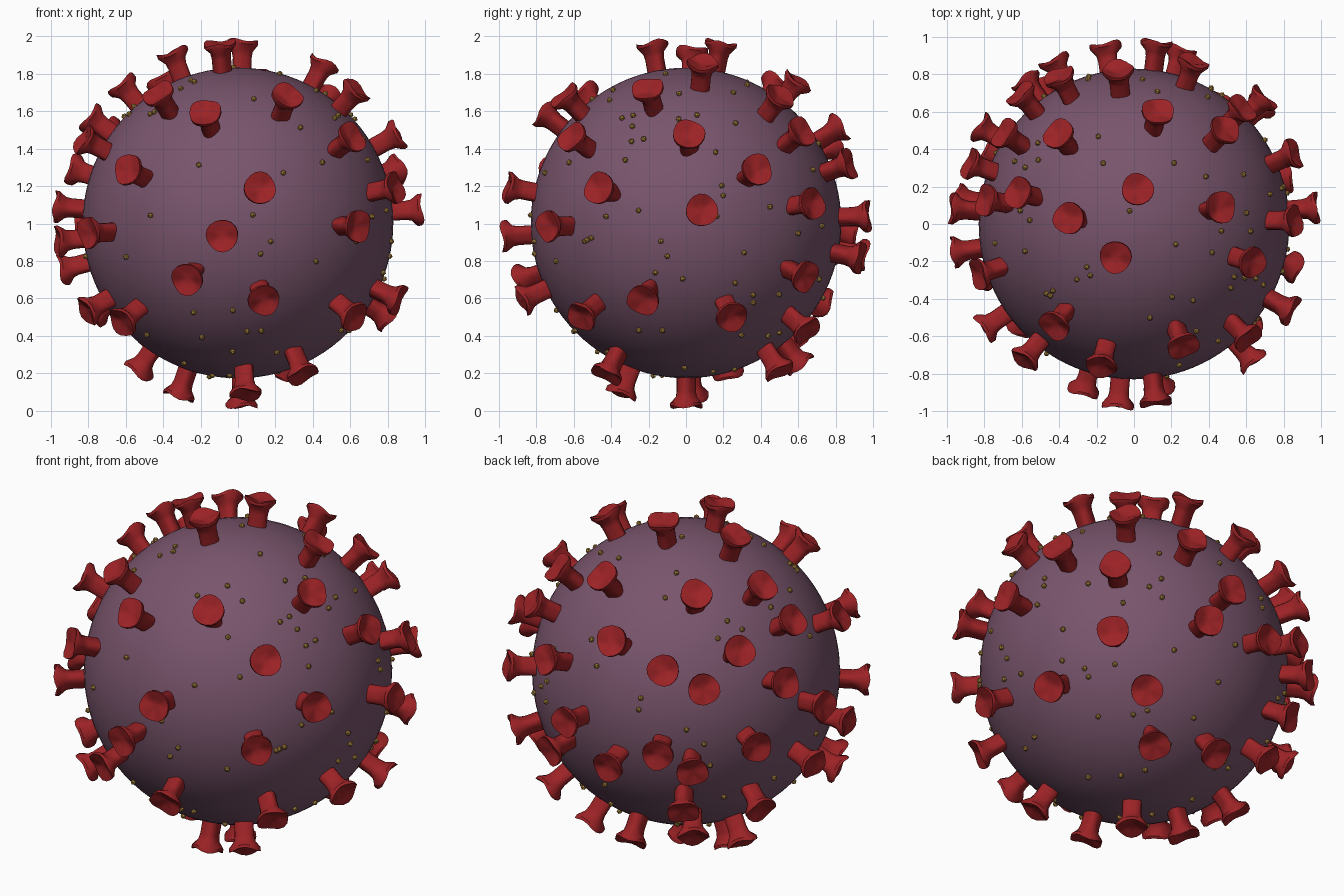
import bpy
import bmesh
import math
import random
from mathutils import Vector, Matrix

old = bpy.data.objects.get("Cube")
if old:
    bpy.data.objects.remove(old, do_unlink=True)

CENTRE = Vector((0, 0, 1.003))
BODY_RADIUS = 0.83


def make_material(name, colour):
    material = bpy.data.materials.new(name)
    material.use_nodes = True
    material.diffuse_color = (*colour, 1)
    shader = next(n for n in material.node_tree.nodes if n.type == "BSDF_PRINCIPLED")
    shader.inputs["Base Color"].default_value = (*colour, 1)
    shader.inputs["Roughness"].default_value = 0.7
    return material


plum = make_material("dusty plum", (0.19, 0.09, 0.15))
red = make_material("deep red", (0.33, 0.016, 0.019))
gold = make_material("old gold", (0.42, 0.24, 0.05))


def make_mesh(name, bm, material):
    mesh = bpy.data.meshes.new(name)
    bmesh.ops.recalc_face_normals(bm, faces=bm.faces)
    bm.to_mesh(mesh)
    bm.free()
    mesh.materials.append(material)
    return mesh


def place(name, mesh, matrix):
    item = bpy.data.objects.new(name, mesh)
    item.matrix_world = matrix
    bpy.context.collection.objects.link(item)
    return item


def smooth(item, degrees):
    bpy.ops.object.select_all(action="DESELECT")
    item.select_set(True)
    bpy.context.view_layer.objects.active = item
    bpy.ops.object.shade_smooth_by_angle(angle=math.radians(degrees))


def outward(direction, roll):
    # Turns local z away from the body centre
    turn = direction.to_track_quat("Z", "Y").to_matrix().to_4x4()
    return Matrix.Translation(CENTRE) @ turn @ Matrix.Rotation(roll, 4, "Z")


def spike_mesh(sides=18):
    # Rings of (radius, distance from body centre, groove depth, rim wave)
    rings = [
        (0.050, 0.80, 0.12, 0),
        (0.050, 0.90, 0.12, 0),
        (0.056, 0.93, 0.08, 0),
        (0.086, 0.966, 0.03, 0.006),
        (0.086, 0.984, 0.03, 0.009),
        (0.045, 0.972, 0, 0.006),
    ]
    bm = bmesh.new()
    loops = []
    for radius, height, groove, wave in rings:
        loop = []
        for i in range(sides):
            a = math.tau * i / sides
            r = radius * (1 + groove * math.cos(3 * a))
            z = height + wave * math.cos(3 * a)
            loop.append(bm.verts.new((r * math.cos(a), r * math.sin(a), z)))
        loops.append(loop)
    for low, high in zip(loops, loops[1:]):
        for i in range(sides):
            j = (i + 1) % sides
            bm.faces.new((low[i], low[j], high[j], high[i]))
    # Dished top and flat hidden base
    middle = bm.verts.new((0, 0, 0.958))
    for i in range(sides):
        bm.faces.new((loops[-1][i], loops[-1][(i + 1) % sides], middle))
    bm.faces.new(loops[0])
    return make_mesh("spike", bm, red)


# Round body
bm = bmesh.new()
bmesh.ops.create_uvsphere(bm, u_segments=96, v_segments=48, radius=BODY_RADIUS)
body = place("body", make_mesh("body", bm, plum), Matrix.Translation(CENTRE))
smooth(body, 40)

# Spike directions: longitude and latitude in degrees, by region
spike_regions = {
    "front": [(-83, 11), (-95, -4), (-107, -18), (-81, -25), (-129, 17), (-103, 37),
              (-68, 44), (-49, -1), (-145, -3), (-128, 45), (-45, 28), (-139, -33),
              (-83, -69), (-51, -56), (-42, -31), (-29, 11)],
    "top": [(84, 79), (-119, 78), (175, 69), (11, 61), (78, 51), (130, 50),
            (46, 44), (165, 49), (171, 35), (-18, 47)],
    "left": [(5, 4), (1, 29), (24, 17), (-15, -25), (17, -31), (43, -17),
             (44, 6), (47, 30)],
    "right": [(-162, 27), (175, 5), (-171, -6), (172, -15), (-161, -29), (160, 17),
              (148, -2), (153, -29), (145, 30)],
    "back": [(96, 32), (117, 25), (131, 19), (70, 19), (116, -3), (99, -10),
             (127, -9), (124, -26), (83, 2), (75, -11)],
    "bottom": [(55, -36), (61, -54), (96, -51), (128, -41), (157, -54), (173, -71),
               (0, -89)],
}

random.seed(4)
spike = spike_mesh()
directions = []
first = None
for region, angles in spike_regions.items():
    for longitude, latitude in angles:
        lon, lat = math.radians(longitude), math.radians(latitude)
        direction = Vector((math.cos(lat) * math.cos(lon),
                            math.cos(lat) * math.sin(lon),
                            math.sin(lat)))
        directions.append(direction)
        item = place(region + "_spike", spike, outward(direction, random.uniform(0, math.tau)))
        first = first or item
smooth(first, 35)

# Small beads scattered between the spikes
bm = bmesh.new()
bmesh.ops.create_icosphere(bm, subdivisions=1, radius=0.016,
                           matrix=Matrix.Translation((0, 0, BODY_RADIUS + 0.006)))
bead = make_mesh("bead", bm, gold)
count = 0
while count < 110:
    direction = Vector([random.gauss(0, 1) for axis in range(3)]).normalized()
    if max(direction.dot(other) for other in directions) < 0.994:
        place("bead", bead, outward(direction, random.uniform(0, math.tau)))
        count += 1
